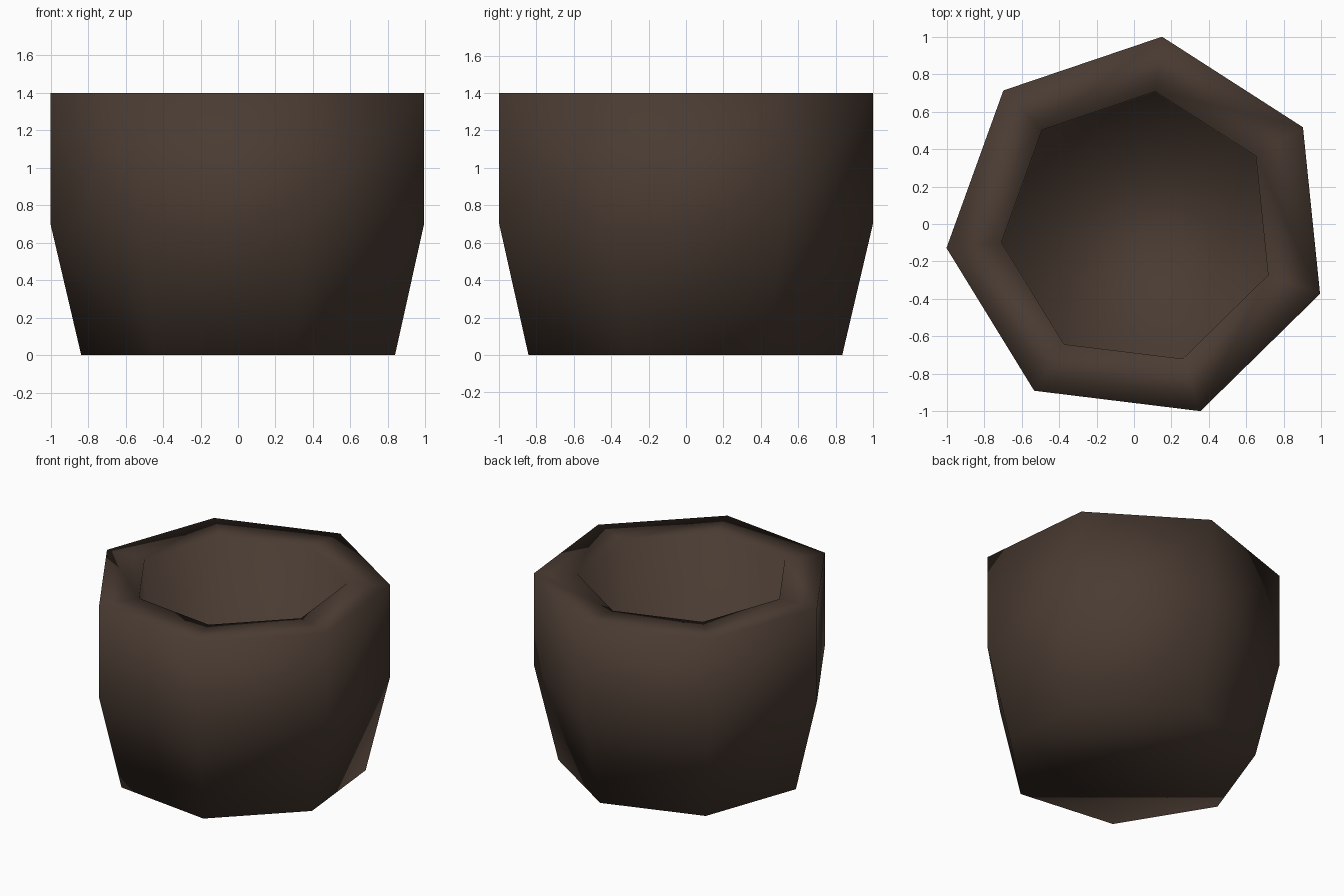
import bpy, bmesh, math

if "Cube" in bpy.data.objects:
    bpy.data.objects.remove(bpy.data.objects["Cube"])

# Seven-sided pot, slightly off the origin so its bounds are centred
SIDES = 7
CENTRE = (0.024, -0.023)
START = math.radians(83)

# (radius, height) from the base, up the outside, over the rim, down the inside
PROFILE = [(0.865, 0.0), (1.03, 0.7), (1.03, 1.4), (0.735, 1.4), (0.73, 0.5)]

bm = bmesh.new()


def ring(radius, z):
    pts = []
    for i in range(SIDES):
        a = START + i * math.tau / SIDES
        pts.append(bm.verts.new((CENTRE[0] + radius * math.cos(a),
                                 CENTRE[1] + radius * math.sin(a), z)))
    return pts


rings = [ring(r, z) for r, z in PROFILE]

# Walls and rim
for low, high in zip(rings, rings[1:]):
    for i in range(SIDES):
        j = (i + 1) % SIDES
        bm.faces.new((low[i], low[j], high[j], high[i]))

# Underside and inner floor
bm.faces.new(rings[0][::-1])
bm.faces.new(rings[-1])
for f in bm.faces:
    f.smooth = True

mesh = bpy.data.meshes.new("pot")
bm.to_mesh(mesh)
bm.free()

# Dark brown clay
mat = bpy.data.materials.new("dark_brown")
mat.diffuse_color = (0.068, 0.044, 0.032, 1.0)
mat.use_nodes = True
mat.node_tree.nodes["Principled BSDF"].inputs["Base Color"].default_value = mat.diffuse_color
mesh.materials.append(mat)

pot = bpy.data.objects.new("pot", mesh)
bpy.context.collection.objects.link(pot)
